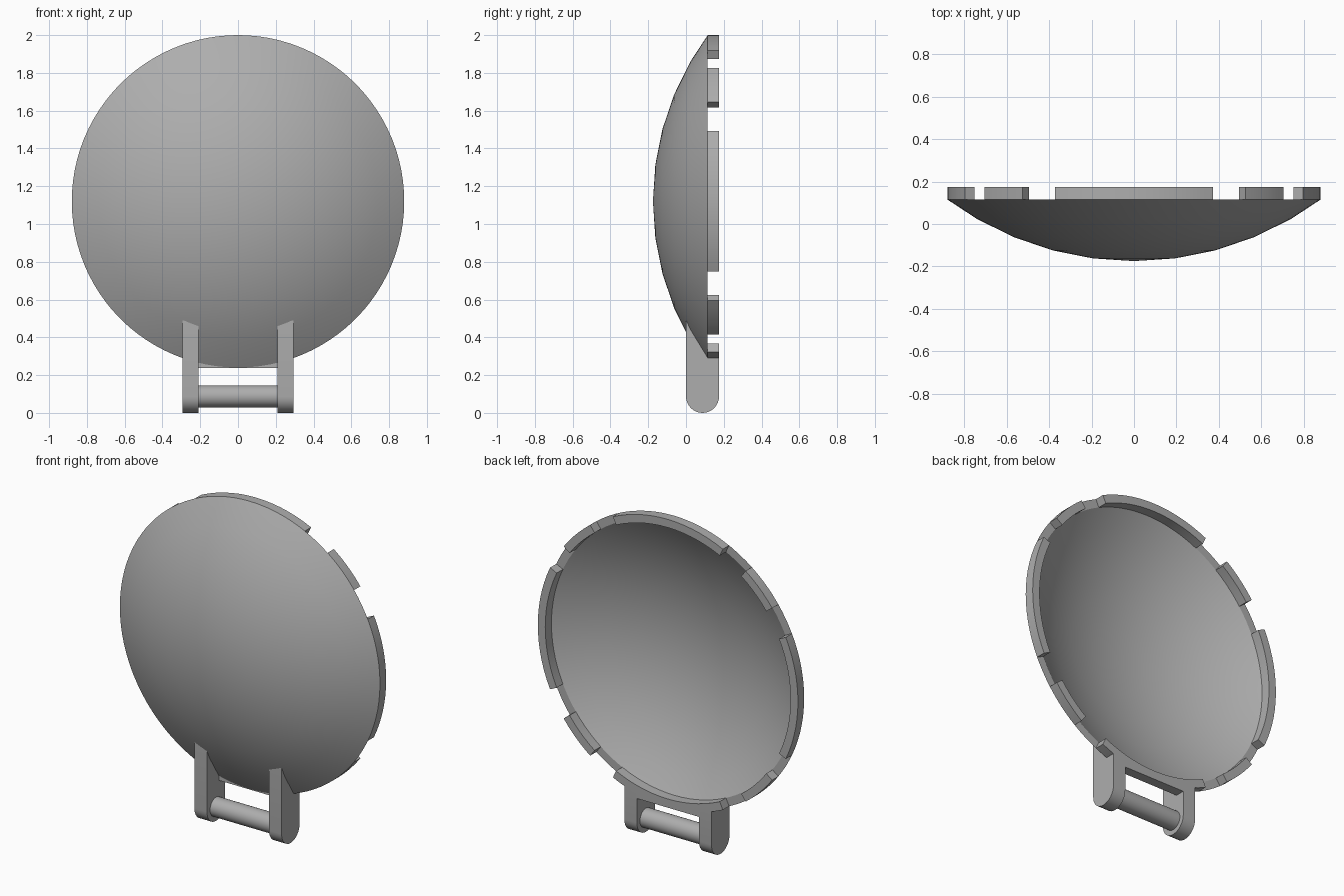
import bpy, bmesh, math
from mathutils import Vector

cube = bpy.data.objects.get("Cube")
if cube:
    bpy.data.objects.remove(cube, do_unlink=True)

CENTER_Z = 1.12            # centre height of the disc
RIM, INNER = 0.88, 0.83    # outer and inner rim radii
RIM_Y, BACK_Y = 0.115, 0.175
SPHERE_Y = 1.305           # centre of the dome's sphere

grey = bpy.data.materials.new("plain grey")
grey.use_nodes = True
colour = (0.42, 0.42, 0.42, 1)
grey.diffuse_color = colour
grey.node_tree.nodes["Principled BSDF"].inputs["Base Color"].default_value = colour


def finish(name, bm):
    """Turn a bmesh into a smooth-shaded object with sharp edges kept."""
    bmesh.ops.remove_doubles(bm, verts=bm.verts, dist=1e-5)
    bmesh.ops.recalc_face_normals(bm, faces=bm.faces)
    mesh = bpy.data.meshes.new(name)
    bm.to_mesh(mesh)
    bm.free()
    mesh.materials.append(grey)
    obj = bpy.data.objects.new(name, mesh)
    bpy.context.collection.objects.link(obj)
    bpy.ops.object.select_all(action='DESELECT')
    obj.select_set(True)
    bpy.context.view_layer.objects.active = obj
    bpy.ops.object.shade_smooth_by_angle(angle=math.radians(30))
    return obj


def sweep(name, profile, start, end, steps, closed):
    """Sweep a (radius, y) profile about the disc's axis; angles in degrees."""
    bm = bmesh.new()
    verts = [bm.verts.new((r, y, 0)) for r, y in profile]
    edges = [bm.edges.new(pair) for pair in zip(verts, verts[1:])]
    geom = verts + edges
    if closed:
        edges.append(bm.edges.new((verts[-1], verts[0])))
        geom = verts + edges + [bm.faces.new(verts)]
    # Start angle, then spin round -y so that angles grow from +x to +z
    for v in verts:
        a = math.radians(start)
        v.co = (v.co.x * math.cos(a), v.co.y, v.co.x * math.sin(a))
    res = bmesh.ops.spin(bm, geom=geom, cent=(0, 0, 0), axis=(0, -1, 0),
                         angle=math.radians(end - start), steps=steps)
    if closed:
        # drop interior sections, keeping the two end caps
        caps = [f for f in bm.faces if abs(f.normal.y) < 0.1 and len(f.verts) == len(profile)]
    bmesh.ops.translate(bm, verts=bm.verts, vec=(0, 0, CENTER_Z))
    return finish(name, bm)


def cap_points(pole_y, edge_radius):
    """Points on a spherical cap from the pole out to the rim."""
    radius = SPHERE_Y - pole_y
    last = math.asin(edge_radius / radius)
    angles = [math.radians(7.5 * i) for i in range(5)
              if math.radians(7.5 * i) < last - 0.03] + [last]
    return [(radius * math.sin(a), SPHERE_Y - radius * math.cos(a)) for a in angles]


def extrude_x(name, outline, x0, x1):
    """Extrude a (y, z) outline between two x positions."""
    bm = bmesh.new()
    face = bm.faces.new([bm.verts.new((x0, y, z)) for y, z in outline])
    res = bmesh.ops.extrude_face_region(bm, geom=[face])
    moved = [g for g in res["geom"] if isinstance(g, bmesh.types.BMVert)]
    bmesh.ops.translate(bm, verts=moved, vec=(x1 - x0, 0, 0))
    return finish(name, bm)


# Hollow dome shell with a flat annular edge
shell = cap_points(-0.175, RIM) + cap_points(-0.146, INNER)[::-1]
sweep("dome_shell", shell, 0, 360, 96, False)

# Rim teeth: four long ones and four short ones between them
tooth = [(INNER, RIM_Y - 0.005), (RIM, RIM_Y), (RIM, BACK_Y), (INNER, BACK_Y)]
for i in range(4):
    for kind, middle, half, steps in (("long", 90 * i, 25, 14), ("short", 90 * i + 45, 8.3, 5)):
        sweep(f"{kind}_rim_tooth_{i + 1}", tooth, middle - half, middle + half, steps, True)

# Hinge lugs with rounded lower ends, tops buried in the shell
R = BACK_Y / 2
arc = [(R + R * math.cos(math.pi * i / 16), R - R * math.sin(math.pi * i / 16))
       for i in range(17)]
lug = [(BACK_Y, 0.3)] + arc + [(0, 0.49), (0.06, 0.385), (RIM_Y, 0.3)]
for side, sign in (("left", 1), ("right", -1)):
    extrude_x(f"{side}_hinge_lug", lug, sign * 0.21, sign * 0.295)

# Flat filler between the lugs under the rim
extrude_x("lug_bridge", [(RIM_Y, 0.237), (BACK_Y, 0.237), (BACK_Y, 0.28), (RIM_Y, 0.28)],
          -0.215, 0.215)

# Hinge pin
pin = [(R + 0.058 * math.cos(math.tau * i / 32), R + 0.058 * math.sin(math.tau * i / 32))
       for i in range(32)]
extrude_x("hinge_pin", pin, -0.215, 0.215)
